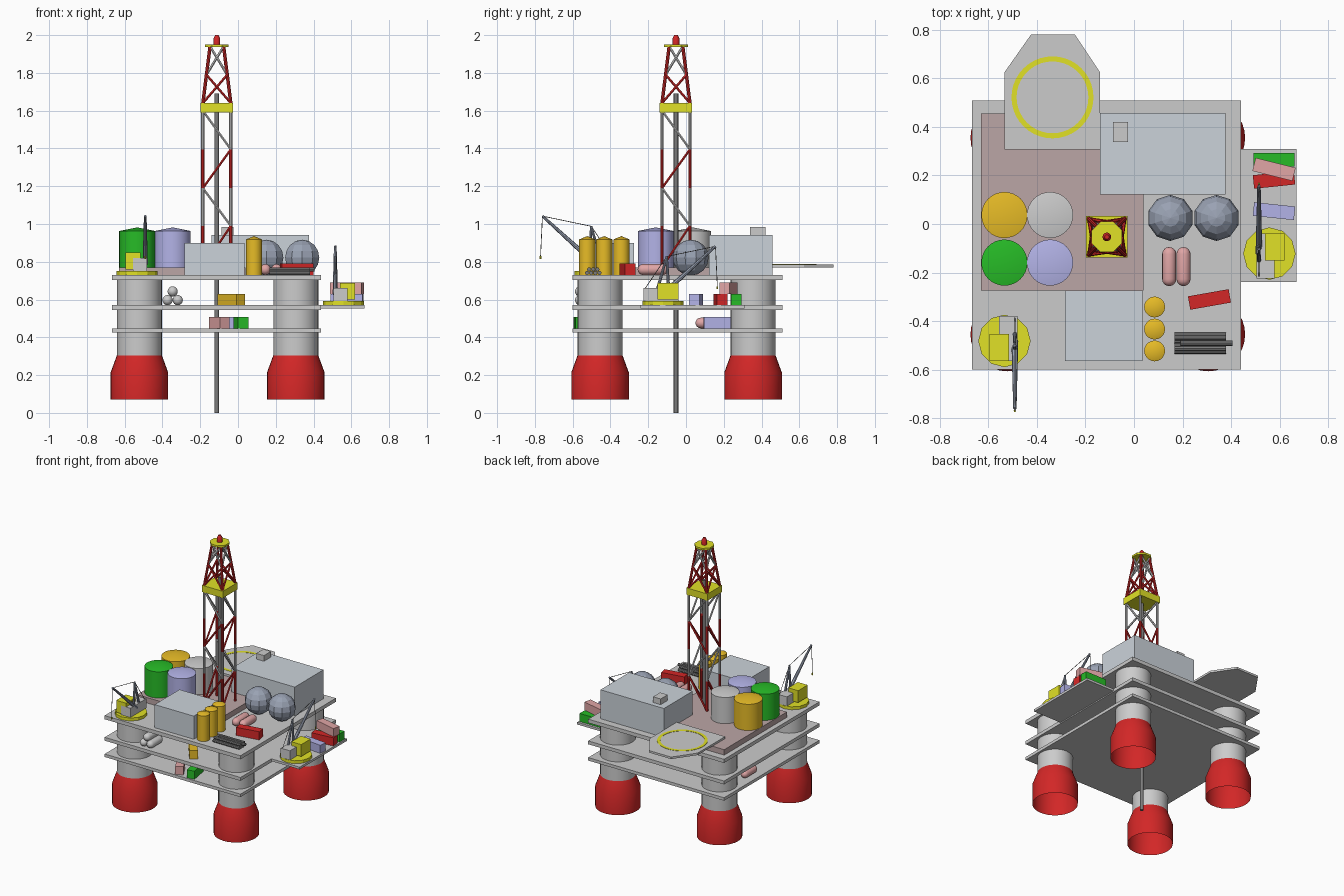
import bpy, bmesh
from math import pi, sin, cos, radians
from mathutils import Vector, Matrix

if "Cube" in bpy.data.objects:
    bpy.data.objects.remove(bpy.data.objects["Cube"])

COLORS = dict(red=(.65, .02, .02), white=(.8, .8, .8), yellow=(.75, .75, .02), orange=(.8, .5, .02),
              green=(.02, .5, .02), purple=(.45, .45, .8), pink=(.75, .38, .38), steel=(.6, .65, .7),
              slate=(.32, .36, .45), dark=(.2, .2, .2), plinth=(.5, .38, .38), pad=(.65, .65, .64), grey=None)
MATS = {}


def finish(name, bm, color, M=Matrix(), smooth=False):
    bmesh.ops.recalc_face_normals(bm, faces=bm.faces)
    me = bpy.data.meshes.new(name)
    bm.to_mesh(me)
    bm.free()
    ob = bpy.data.objects.new(name, me)
    bpy.context.collection.objects.link(ob)
    ob.matrix_world = M
    if COLORS[color]:
        if color not in MATS:
            MATS[color] = bpy.data.materials.new(color)
            MATS[color].diffuse_color = (*COLORS[color], 1)
        me.materials.append(MATS[color])
    if smooth:
        bpy.ops.object.select_all(action='DESELECT')
        ob.select_set(True)
        bpy.context.view_layer.objects.active = ob
        bpy.ops.object.shade_smooth_by_angle(angle=radians(35))
    return ob


def box(name, x0, x1, y0, y1, z0, z1, color='grey', M=Matrix(), rot=0):
    bm = bmesh.new()
    bmesh.ops.create_cube(bm, size=1, matrix=Matrix.Diagonal((x1 - x0, y1 - y0, z1 - z0, 1)))
    c = Matrix.Translation(((x0 + x1) / 2, (y0 + y1) / 2, (z0 + z1) / 2))
    return finish(name, bm, color, M @ c @ Matrix.Rotation(radians(rot), 4, 'Z'))


def container(name, x, y, z, color, rot=0, length=.17):
    return box(name, x - length / 2, x + length / 2, y - .028, y + .028, z, z + .06, color, rot=rot)


def revolve(name, profile, n, M, color='grey', smooth=True):
    bm = bmesh.new()
    rings = []
    for r, z in profile:
        k = n if r > 0 else 1
        rings.append([bm.verts.new((r * cos(2 * pi * i / n), r * sin(2 * pi * i / n), z)) for i in range(k)])
    for a, b in zip(rings, rings[1:]):
        for i in range(n):
            j = (i + 1) % n
            quad = [a[i % len(a)], a[j % len(a)], b[j % len(b)], b[i % len(b)]]
            bm.faces.new(list(dict.fromkeys(quad)))
    return finish(name, bm, color, M, smooth)


def at(x, y, z=0):
    return Matrix.Translation((x, y, z))


def tube(name, p, q, r, color, r2=None, n=8, M=Matrix()):
    p, q = Vector(p), Vector(q)
    d = q - p
    R = Matrix.Translation(p) @ d.to_track_quat('Z', 'Y').to_matrix().to_4x4()
    h, r2 = d.length, r2 or r
    return revolve(name, [(0, 0), (r, 0), (r2, h), (0, h)], n, M @ R, color)


def capsule(name, x, y0, y1, z, r, color):
    h = y1 - y0
    arc = [(r * sin(i * pi / 8), r - r * cos(i * pi / 8)) for i in range(5)]
    arc[0] = (0, 0)
    prof = arc + [(a, h - b) for a, b in reversed(arc)]
    return revolve(name, prof, 16, at(x, y0, z) @ Matrix.Rotation(-pi / 2, 4, 'X'), color)


# Legs: red open-bottomed floats and white columns
for x in (-.522, .306):
    for y in (-.455, .355):
        revolve('leg_float', [(.152, .07), (.152, .215), (.119, .305)], 32, at(x, y), 'red')
        revolve('leg_column', [(.119, .305), (.119, .71)], 32, at(x, y), 'white')

# Three decks, raised plinth and side platform
for name, z0, z1 in (('lower_deck', .425, .447), ('middle_deck', .545, .57), ('top_deck', .703, .73)):
    box(name, -.667, .44, -.6, .51, z0, z1)
box('side_platform', .44, .67, -.24, .31, .553, .57)
box('deck_plinth', -.63, .04, -.275, .455, .73, .77, 'plinth')

# Buildings
box('rear_block', -.14, .377, .122, .457, .73, .943, 'steel')
box('roof_unit', -.087, -.025, .338, .42, .943, .985, 'grey')
box('front_block', -.284, .035, -.565, -.275, .73, .9, 'steel')

# Helipad with ring marking
bm = bmesh.new()
outline = [(-.534, .307), (-.14, .307), (-.14, .625), (-.243, .78), (-.425, .78), (-.534, .625)]
face = bm.faces.new([bm.verts.new((x, y, .77)) for x, y in outline])
ext = bmesh.ops.extrude_face_region(bm, geom=[face])
bmesh.ops.translate(bm, vec=(0, 0, .015), verts=[v for v in ext['geom'] if isinstance(v, bmesh.types.BMVert)])
finish('helipad', bm, 'pad')
revolve('helipad_ring', [(.148, 0), (.148, .002), (.169, .002), (.169, 0)], 40, at(-.336, .522, .785), 'yellow')

# Storage tanks, spheres, silos and pressure vessels
for x, y, c in ((-.534, .037, 'orange'), (-.346, .037, 'white'), (-.534, -.159, 'green'), (-.346, -.159, 'purple')):
    revolve('storage_tank', [(0, .77), (.095, .77), (.095, .963), (0, .982)], 32, at(x, y), c)
for x in (.15, .34):
    bm = bmesh.new()
    bmesh.ops.create_uvsphere(bm, u_segments=10, v_segments=8, radius=.095)
    finish('sphere_tank', bm, 'slate', at(x, .025, .822))
for y in (-.342, -.433, -.523):
    revolve('silo', [(0, .73), (.043, .73), (.043, .918), (0, .936)], 20, at(.085, y), 'orange')
for x in (.145, .204):
    capsule('pressure_vessel', x, -.256, -.095, .759, .029, 'pink')

# Pipe stack
for i in range(4):
    tube('stacked_pipe', (.167, -.524 + .022 * i, .741), (.38, -.524 + .022 * i, .741), .011, 'dark')
for i in range(3):
    s = .025 if i == 1 else 0
    tube('stacked_pipe', (.167 + s, -.513 + .022 * i, .76), (.38 + s, -.513 + .022 * i, .76), .011, 'dark')

# Containers and gas bottles
container('top_container', .311, -.311, .73, 'red', 10)
container('side_container', .577, .265, .57, 'green')
container('side_container', .577, .182, .57, 'red', 6)
container('side_container', .577, .225, .63, 'pink', -14)
container('side_container', .577, .053, .57, 'purple', -6)
container('middle_container', -.036, -.47, .57, 'orange', 127)
container('lower_container', -.1, -.53, .447, 'pink', 120, .12)
container('lower_container', .015, -.52, .447, 'green', 100, .14)
container('lower_container', -.02, .165, .447, 'purple', 93, .14)
capsule('lower_vessel', -.6, .05, .2, .476, .028, 'pink')
for x, z in ((-.373, .597), (-.319, .597), (-.346, .643)):
    capsule('gas_bottle', x, -.588, -.44, z, .027, 'white')

# Derrick: banded lattice, platform, tapered lattice, cap
D = at(-.112, -.053)
CORNERS = [(-1, -1), (1, -1), (1, 1), (-1, 1)]


def lattice(z0, z1, h0, h1, color, leg_color, flip, cross):
    for i in range(4):
        (ax, ay), (bx, by) = CORNERS[i], CORNERS[(i + 1) % 4]
        tube('derrick_leg', (ax * h0, ay * h0, z0), (ax * h1, ay * h1, z1), .009, leg_color, M=D)
        up = flip ^ (i >= 2)
        if up or cross:
            tube('derrick_brace', (ax * h0, ay * h0, z0), (bx * h1, by * h1, z1), .007, color, n=6, M=D)
        if not up or cross:
            tube('derrick_brace', (bx * h0, by * h0, z0), (ax * h1, ay * h1, z1), .007, color, n=6, M=D)


levels = [.77, .99, 1.19, 1.395, 1.6]
for k in range(4):
    c = 'red' if k % 2 == 0 else 'white'
    lattice(levels[k], levels[k + 1], .074, .074, c, c, k % 2 == 0, False)
lattice(1.64, 1.79, .074, .055, 'red', 'red', False, True)
lattice(1.79, 1.94, .055, .036, 'white', 'red', False, True)
box('derrick_platform', -.086, .086, -.086, .086, 1.59, 1.64, 'yellow', D)
revolve('derrick_cap', [(0, 1.937), (.068, 1.937), (.068, 1.951), (0, 1.951)], 8,
        D @ Matrix.Rotation(pi / 8, 4, 'Z'), 'yellow')
revolve('derrick_beacon', [(0, 1.951), (.018, 1.951), (.018, 1.982), (.009, 2), (0, 2)], 12, D, 'red')
tube('drill_string', (0, 0, 0), (0, 0, 1.69), .012, 'dark', n=12, M=D)


# Cranes: boom points along local +y
def crane(M):
    revolve('crane_base', [(0, 0), (.108, 0), (.108, .022), (0, .022)], 12, M, 'yellow', False)
    box('crane_engine', -.053, .022, -.102, .083, .022, .09, 'grey', M)
    box('crane_cab', -.018, .062, -.028, .083, .03, .118, 'yellow', M)
    tip, apex = (-.043, .278, .312), (-.043, .02, .258)
    tube('crane_boom', (-.043, .0, .06), tip, .014, 'slate', .007, M=M)
    for y in (-.03, .03):
        tube('crane_mast', (-.043, y, .08), apex, .009, 'slate', .006, M=M)
    tube('crane_stay', apex, tip, .002, 'dark', n=5, M=M)
    tube('crane_back_stay', apex, (-.043, -.095, .088), .002, 'dark', n=5, M=M)
    tube('hoist_cable', tip, (-.043, .288, .1), .002, 'dark', n=5, M=M)
    tube('crane_hook', (-.043, .288, .085), (-.043, .288, .1), .005, 'yellow', n=6, M=M)


crane(at(.558, -.122, .57))
crane(at(-.534, -.482, .73) @ Matrix.Rotation(pi, 4, 'Z'))

for m in bpy.data.materials:
    if m.users and not m.is_grease_pencil:
        m.use_nodes = True
        m.node_tree.nodes["Principled BSDF"].inputs["Base Color"].default_value = m.diffuse_color
